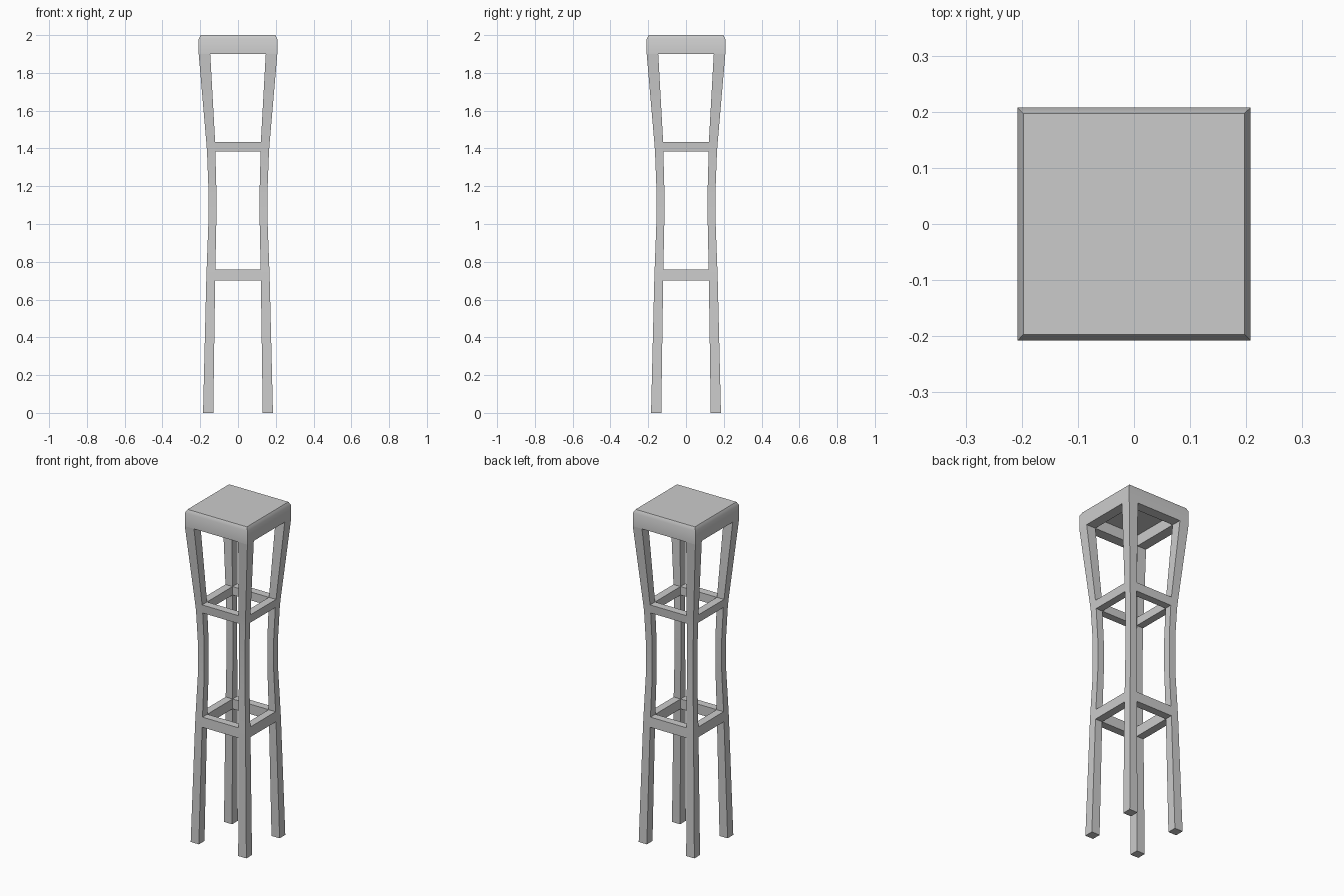
import bpy, bmesh
from math import radians
from mathutils import Matrix

if "Cube" in bpy.data.objects:
    bpy.data.objects.remove(bpy.data.objects["Cube"])

# Leg profile: height, outer face distance, inner face distance from the axis
PROFILE = [(0, .185, .131), (.70, .168, .121), (.76, .166, .120), (1.0, .157, .115),
           (1.2, .157, .115), (1.385, .164, .120), (1.435, .168, .121), (1.9, .208, .147)]


def at(z):
    return next(p for p in PROFILE if p[0] == z)


def finish(name, bm):
    bmesh.ops.recalc_face_normals(bm, faces=bm.faces)
    mesh = bpy.data.meshes.new(name)
    bm.to_mesh(mesh)
    bm.free()
    ob = bpy.data.objects.new(name, mesh)
    bpy.context.collection.objects.link(ob)
    bpy.ops.object.select_all(action='DESELECT')
    ob.select_set(True)
    bpy.context.view_layer.objects.active = ob
    bpy.ops.object.shade_smooth_by_angle(angle=radians(35))
    return ob


def loft(name, sections, turn=0):
    """Skin rectangles (x0, x1, y0, y1, z), cap both ends, turn about z."""
    bm = bmesh.new()
    loops = [[bm.verts.new(c) for c in ((a, c, z), (b, c, z), (b, d, z), (a, d, z))]
             for a, b, c, d, z in sections]
    for lo, hi in zip(loops, loops[1:]):
        for k in range(4):
            n = (k + 1) % 4
            bm.faces.new((lo[k], lo[n], hi[n], hi[k]))
    bm.faces.new(loops[0])
    bm.faces.new(loops[-1])
    bm.transform(Matrix.Rotation(radians(90 * turn), 4, 'Z'))
    return finish(name, bm)


sides = ("front", "right", "back", "left")
corners = ("front_left", "front_right", "back_right", "back_left")

for t in range(4):
    # Bowed square legs
    loft(corners[t] + "_leg", [(-o, -i, -o, -i, z) for z, o, i in PROFILE], t)
    # Rails fitted flush between the legs
    for label, z0, z1 in (("lower", .70, .76), ("upper", 1.385, 1.435)):
        loft(f"{sides[t]}_{label}_rail",
             [(-i, i, -o, -i, z) for z, o, i in (at(z0), at(z1))], t)

# Seat: chamfered slab with an apron, hollow underneath
rings = [(.147, 1.965), (.147, 1.9), (.208, 1.9), (.208, 1.98), (.197, 2.0)]
loft("seat", [(-r, r, -r, r, z) for r, z in rings])
